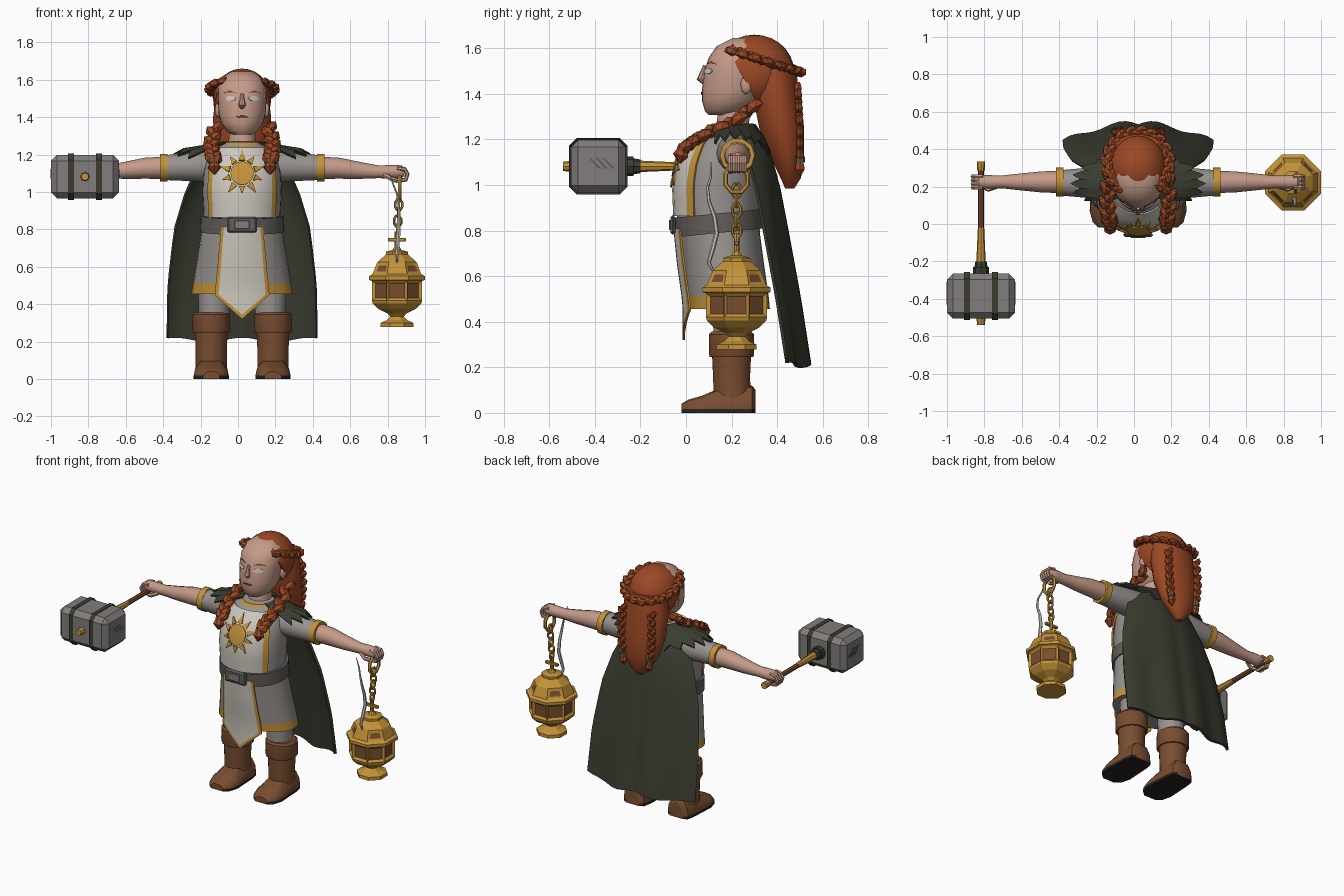
import bpy, bmesh
from math import sin, cos, pi, radians, sqrt
from mathutils import Vector, Matrix

if "Cube" in bpy.data.objects:
    bpy.data.objects.remove(bpy.data.objects["Cube"])

def material(name, *rgb):
    m = bpy.data.materials.new(name)
    m.use_nodes = True
    m.diffuse_color = (*rgb, 1)
    m.node_tree.nodes["Principled BSDF"].inputs["Base Color"].default_value = (*rgb, 1)
    return m

SKIN = material("skin", .56, .33, .25)
HAIR = material("auburn hair", .33, .065, .018)
GOLD = material("gold", .55, .29, .04)
OLIVE = material("dark olive", .042, .046, .03)
CLOTH = material("grey cloth", .31, .29, .275)
IRON = material("dark grey", .12, .11, .1)
LEATHER = material("brown leather", .19, .075, .03)
CREAM = material("cream cloth", .62, .59, .53)
STONE = material("hammer grey", .22, .205, .2)
DARK = material("dark sole", .02, .017, .013)
BODY_X = .022

def make(name, bm, mats, x=BODY_X, rule=None, angle=38, solid=0):
    """Turn a bmesh into an object with sharp edges kept and colours set by rule."""
    mats = mats if isinstance(mats, list) else [mats]
    bmesh.ops.recalc_face_normals(bm, faces=bm.faces)
    for f in bm.faces:
        f.smooth = True
        if rule:
            f.material_index = rule(f.calc_center_median())
    for e in bm.edges:
        e.smooth = len(e.link_faces) == 2 and e.calc_face_angle(0) < radians(angle)
    me = bpy.data.meshes.new(name)
    bm.to_mesh(me)
    bm.free()
    for m in mats:
        me.materials.append(m)
    ob = bpy.data.objects.new(name, me)
    ob.location.x = x
    bpy.context.collection.objects.link(ob)
    if solid:
        mod = ob.modifiers.new("thickness", 'SOLIDIFY')
        mod.thickness, mod.offset = solid, 0
    return ob

def loft(rings, bm=None, cap=True, wrap=True, closed=False):
    bm = bm or bmesh.new()
    vs = [[bm.verts.new(p) for p in r] for r in rings]
    n = len(vs[0])
    for a, b in zip(vs, vs[1:] + (vs[:1] if closed else [])):
        for i in range(n if wrap else n - 1):
            j = (i + 1) % n
            bm.faces.new((a[i], a[j], b[j], b[i]))
    if cap and wrap and not closed:
        bm.faces.new(vs[0])
        bm.faces.new(vs[-1])
    return bm

def stack(rows, n=24, cx=0, tilt=0, turn=0):
    """Rings of (z, rx, ry, cy) stacked upwards."""
    ang = [2 * pi * i / n + turn for i in range(n)]
    return [[(cx + rx * cos(a), cy + ry * sin(a), z + tilt * ry * sin(a)) for a in ang]
            for z, rx, ry, cy in rows]

def tube(path, radii, n=10, bm=None, ref=(0, 0, 1), closed=False):
    P = [Vector(p) for p in path]
    m = len(P)
    radii = radii if isinstance(radii, list) else [radii] * m
    rings = []
    for i, p in enumerate(P):
        a, b = (P[i - 1], P[(i + 1) % m]) if closed else (P[max(i - 1, 0)], P[min(i + 1, m - 1)])
        t = (b - a).normalized()
        s = t.cross(Vector(ref)).normalized()
        u = s.cross(t)
        rings.append([p + radii[i] * (s * cos(2 * pi * k / n) + u * sin(2 * pi * k / n)) for k in range(n)])
    return loft(rings, bm, closed=closed)

def sample(table, k):
    if k <= table[0][0]:
        return table[0][1:]
    for a, b in zip(table, table[1:]):
        if k <= b[0]:
            t = (k - a[0]) / (b[0] - a[0])
            return [p + (q - p) * t for p, q in zip(a[1:], b[1:])]
    return table[-1][1:]

def front(table, x, z):
    rx, ry, cy = sample(table, z)
    return cy - ry * sqrt(max(0, 1 - (x / rx) ** 2))

def decal(outlines, table, off, bm=None):
    """Thin plates wrapped on the front of a stacked shape."""
    bm = bm or bmesh.new()
    for o in outlines:
        c = (sum(p[0] for p in o) / len(o), sum(p[1] for p in o) / len(o))
        v = [bm.verts.new((x, front(table, x, z) - off, z)) for x, z in [c] + o]
        for i in range(1, len(v)):
            bm.faces.new((v[0], v[i], v[i % (len(v) - 1) + 1]))
    return bm

def box(name, centre, size, mat, bevel=0, x=BODY_X):
    bm = bmesh.new()
    bmesh.ops.create_cube(bm, size=1, matrix=Matrix.Translation(centre) @ Matrix.Diagonal((*size, 1)))
    if bevel:
        bmesh.ops.bevel(bm, geom=bm.edges[:], offset=bevel, segments=1, affect='EDGES')
    return make(name, bm, mat, x, angle=20)

def blob(bm, centre, size, rot=Matrix.Identity(4), sub=2):
    bmesh.ops.create_icosphere(bm, subdivisions=sub, radius=1,
        matrix=Matrix.Translation(centre) @ rot @ Matrix.Diagonal((*size, 1)))

def braid(bm, path, r, count, ref=(0, 0, 1)):
    """Alternating tilted lobes along a path."""
    table = [(i / (len(path) - 1), *p) for i, p in enumerate(path)]
    for i in range(count):
        t = (i + .5) / count
        t_dir = (Vector(sample(table, t + .03)) - Vector(sample(table, t - .03))).normalized()
        side = t_dir.cross(Vector(ref)).normalized()
        s = 1 if i % 2 else -1
        rot = (t_dir - side * s * .55).to_track_quat('X', 'Z').to_matrix().to_4x4()
        blob(bm, Vector(sample(table, t)) + side * s * r * .4, (r * 1.4, r * .8, r * .85), rot, 1)

# Torso, skirt, belt and collar
TORSO = [(.78, .21, .18, .145), (.87, .205, .18, .14), (1, .212, .185, .14), (1.1, .207, .178, .15),
         (1.18, .19, .15, .165), (1.24, .14, .11, .18), (1.27, .09, .08, .195)]
SKIRT = [(.455, .272, .178, .19), (.51, .262, .178, .185), (.65, .24, .178, .165), (.82, .212, .175, .145)]
make("tunic_torso", loft(stack(TORSO, 32)), CLOTH)
make("tunic_skirt", loft(stack(SKIRT, 32)), [CLOTH, GOLD], rule=lambda c: int(c.z < .51 and c.z > .46))
make("belt", loft(stack([(.79, .226, .192, .145), (.875, .222, .195, .14)], 32, tilt=.1)), IRON)
box("belt_buckle", (0, -.058, .825), (.16, .022, .085), IRON, .01)
box("buckle_plate", (0, -.071, .825), (.08, .008, .045), STONE, .003)
make("collar", loft(stack([(1.225, .135, .115, .18), (1.265, .1, .092, .185)])), GOLD)

def panel(name, table, top, bottom, width, off):
    """Wrapped cloth panel with gold side borders and a gold lower hem."""
    us = [-1, -.87, -.6, -.3, 0, .3, .6, .87, 1]
    vs = [i / 10 for i in range(10)] + [.95, 1]
    bm = bmesh.new()
    rows = []
    for v in vs:
        pts = [(u, top + v * (bottom(u) - top)) for u in us]
        rows.append([(u * width(v, z), front(table, u * width(v, z), z) - off, z) for u, z in pts])
    loft(rows, bm, wrap=False)
    ncol = len(us) - 1
    ob_faces = list(bm.faces)
    for i, f in enumerate(ob_faces):
        f.material_index = int(i % ncol in (0, ncol - 1) or (i // ncol == len(vs) - 2 and bottom(0) < .5))
    make(name, bm, [CREAM, GOLD], solid=.009)

panel("chest_panel", TORSO, 1.235, lambda u: .865, lambda v, z: .86 * sample(TORSO, z)[0], .012)
panel("skirt_panel", SKIRT, .81, lambda u: .32 + .13 * abs(u), lambda v, z: .11 + .035 * v, .022)

# Sun emblem
def polar(r, a, z=1.1):
    return (r * cos(a), z + r * sin(a))
sun = [[polar(.062, 2 * pi * i / 16) for i in range(16)]]
for i in range(10):
    a, r = pi / 2 + i * pi / 5, .125 if i % 2 == 0 else .11
    sun.append([polar(.071, a - .24), polar(r, a), polar(.071, a + .24)])
make("sun_emblem", decal(sun, TORSO, .021), GOLD, solid=.008)

# Limbs
for s, side in ((1, "left"), (-1, "right")):
    make(side + "_sleeve", tube([(s * x, .22, z) for x, z in ((.1, 1.13), (.18, 1.14), (.3, 1.135), (.41, 1.13))],
         [.085, .087, .078, .068], 14), CLOTH)
    make(side + "_cuff", tube([(s * x, .225, 1.13) for x in (.4, .44)], .077, 10), GOLD)
    arm = tube([(s * x, .225, z) for x, z in ((.41, 1.13), (.52, 1.127), (.63, 1.115), (.73, 1.108), (.79, 1.108), (.85, 1.107), (.87, 1.104))],
               [.06, .056, .045, .034, .036, .036, .02], 12)
    for k in range(4):
        y = .195 + k * .02
        tube([(s * x, y, z) for x, z in ((.83, 1.128), (.87, 1.122), (.884, 1.095), (.875, 1.066), (.845, 1.062))], .0115, 6, arm, (0, 1, 0))
    tube([(s * .76, .2, 1.09), (s * .8, .185, 1.07), (s * .83, .2, 1.06)], .013, 6, arm)
    make(side + "_arm", arm, SKIN)
    make(side + "_leg", loft(stack([(.3, .08, .08, .2), (.6, .09, .09, .2)], 14, s * .15)), CLOTH)
    boot = loft(stack([(.05, .083, .085, .205), (.15, .083, .083, .2), (.26, .088, .088, .2)], 14, s * .165))
    loft(stack([(.245, .096, .098, .2), (.26, .102, .102, .2), (.345, .1, .101, .2), (.357, .088, .09, .2)], 14, s * .165), boot)
    make(side + "_boot_shaft", boot, LEATHER)
    foot = [(-.02, .045, .04), (.01, .078, .058), (.07, .094, .075), (.14, .09, .105), (.24, .085, .12), (.29, .075, .12), (.306, .05, .1)]
    half = [(1, 0), (1, .2), (.95, .55), (.6, .93)]
    prof = half + [(0, 1)] + [(-x, z) for x, z in half[::-1]]
    make(side + "_boot_foot", loft([[(s * .165 + w * a, y, .018 if b == .2 else h * b) for a, b in prof] for y, w, h in foot]),
         [LEATHER, DARK], rule=lambda c: int(c.z < .015))

# Cape and shoulder mantle
CAPE = [(.21, .4, .525), (.5, .395, .485), (.8, .36, .435), (1, .3, .4), (1.15, .23, .36), (1.24, .14, .31)]
rows = []
for k in range(13):
    z = .21 + k * 1.03 / 12
    w, y = sample(CAPE, z)
    f = 1 - k / 12
    rows.append([(w * u, y - .1 * abs(u) ** 3 + .018 * f * sin(abs(u) * 8), z + .012 * f * cos(u * 7))
                 for u in [i / 12 - 1 for i in range(25)]])
make("cape", loft(rows, wrap=False), OLIVE, solid=.016, angle=50)
arc = [radians(-38 + 256 * i / 28) for i in range(29)]
mantle = [[(.1 * cos(a), .2 + .1 * sin(a), 1.265) for a in arc],
          [(.21 * cos(a), .21 + .13 * sin(a), 1.2 + .045 * abs(cos(a))) for a in arc],
          [((.34 + .025 * (-1) ** i) * cos(a), .22 + .15 * sin(a), 1.12 + .095 * abs(cos(a)) - .015 * (-1) ** i)
           for i, a in enumerate(arc)]]
make("shoulder_mantle", loft(mantle, wrap=False), OLIVE, solid=.012)

# Head and face
HEAD = [(1.308, .05, .065, .165), (1.325, .082, .095, .178), (1.37, .113, .125, .195), (1.42, .126, .14, .21),
        (1.5, .13, .137, .217), (1.56, .128, .13, .23), (1.61, .11, .11, .245), (1.645, .055, .055, .26)]
head = loft(stack(HEAD, 28))
loft(stack([(1.22, .075, .075, .2), (1.36, .068, .07, .215)], 14), head)
tube([(0, .085, 1.525), (0, .073, 1.49), (0, .066, 1.468), (0, .082, 1.45)], [.009, .013, .02, .012], 8, head, (1, 0, 0))
for s in (-1, 1):
    blob(head, (s * .13, .265, 1.44), (.016, .026, .042), sub=2)
make("head", head, SKIN)

def oval(cx, cz, rx, rz, n=10):
    return [(cx + rx * cos(2 * pi * i / n), cz + rz * sin(2 * pi * i / n)) for i in range(n)]
make("eyes", decal([oval(s * .062, 1.5, .028, .013) for s in (-1, 1)], HEAD, .003), CREAM, solid=.005)
make("eyebrows", decal([[(s * .03, 1.53), (s * .065, 1.543), (s * .097, 1.53), (s * .065, 1.536)] for s in (-1, 1)], HEAD, .003), HAIR, solid=.005)
make("mouth", decal([oval(0, 1.402, .034, .006)], HEAD, .003), LEATHER, solid=.004)

# Hair
cap = bmesh.new()
bmesh.ops.create_uvsphere(cap, u_segments=24, v_segments=14, radius=1,
    matrix=Matrix.Translation((0, .3, 1.495)) @ Matrix.Diagonal((.155, .175, .165, 1)))
cut = bmesh.ops.bisect_plane(cap, geom=cap.verts[:] + cap.edges[:] + cap.faces[:], plane_co=(0, .17, 1.62),
    plane_no=(0, -.24, -.13), clear_outer=True)
bmesh.ops.holes_fill(cap, edges=[e for e in cut["geom_cut"] if isinstance(e, bmesh.types.BMEdge)])
make("hair_cap", cap, HAIR)
make("back_hair", loft(stack([(.985, .02, .02, .455), (1.03, .065, .045, .46), (1.12, .125, .075, .445), (1.25, .152, .1, .42),
     (1.4, .155, .105, .395), (1.53, .14, .09, .39)], 18)), HAIR, angle=30)
crown = bmesh.new()
braid(crown, [(.168 * cos(t), .33 + .165 * sin(t), 1.55 - .055 * sin(t)) for t in [radians(-60 + 12 * i) for i in range(26)]], .028, 32)
make("crown_braid", crown, HAIR, angle=20)
for s, side in ((1, "left"), (-1, "right")):
    b = bmesh.new()
    braid(b, [(s * .14, .31, 1.36), (s * .16, .22, 1.285), (s * .165, .11, 1.235), (s * .155, .03, 1.19), (s * .15, -.005, 1.165)], .036, 11)
    tube([(s * .15, -.012, 1.16), (s * .15, -.022, 1.13), (s * .148, -.028, 1.095)], [.022, .036, .006], 7, b, (1, 0, 0))
    braid(b, [(s * .11, .49, 1.44), (s * .115, .5, 1.27), (s * .1, .5, 1.12)], .024, 12, (0, 1, 0))
    tube([(s * .1, .5, 1.11), (s * .095, .5, 1.07), (s * .09, .5, 1.04)], [.015, .024, .004], 6, b, (0, 1, 0))
    make(side + "_braids", b, HAIR, angle=20)
    t = tube([(s * .15, -.004, 1.172), (s * .15, -.014, 1.15)], .029, 8, ref=(1, 0, 0))
    make(side + "_braid_tie", t, LEATHER)
    make(side + "_back_braid_tie", tube([(s * .1, .5, 1.125), (s * .098, .5, 1.1)], .022, 8, ref=(0, 1, 0)), IRON)

# War hammer
HX, HZ = -.818, 1.082
def rod(name, y0, y1, r0, r1, mat, n=8):
    make(name, tube([(HX, y0, HZ), (HX, y1, HZ)], [r0, r1], n), mat, 0)
box("hammer_head", (HX, -.385, HZ), (.364, .24, .232), STONE, .032, 0)
for s in (-1, 1):
    box("hammer_band", (HX + s * .075, -.385, HZ), (.038, .256, .248), OLIVE, .034, 0)
    for k in range(3):
        bm = bmesh.new()
        x, y = HX + s * .183, -.43 + k * .03
        bm.faces.new([bm.verts.new((x, y + a, HZ + b)) for a, b in ((0, .04), (.014, .035), (.06, -.01), (.045, -.01))])
        make("hammer_end_notch", bm, IRON, 0, solid=.003)
rod("hammer_handle", .3, -.3, .015, .017, LEATHER)
rod("handle_sleeve", -.02, -.22, .017, .026, GOLD)
rod("handle_pommel", .335, .285, .022, .02, GOLD)
rod("handle_collar", -.2, -.235, .03, .036, OLIVE)
rod("handle_socket", -.23, -.265, .043, .043, OLIVE)
rod("handle_tip", -.5, -.54, .025, .02, GOLD)

# Censer lantern
LX, LY, K = .85, .222, 1 / cos(pi / 8)
shape = [(.278, .088), (.3, .088), (.315, .055), (.335, .036), (.35, .05), (.375, .1), (.405, .13), (.42, .134), (.525, .134),
         (.53, .149), (.55, .149), (.562, .13), (.625, .105), (.665, .06), (.68, .06), (.69, .025), (.71, .012)]
bm = loft(stack([(z, r * K, r * K, LY) for z, r in shape], 8, LX, turn=pi / 8))
bmesh.ops.recalc_face_normals(bm, faces=bm.faces)
windows = [f for f in bm.faces if .45 < f.calc_center_median().z < .5]
vents = [f for f in bm.faces if .58 < f.calc_center_median().z < .61]
bmesh.ops.inset_individual(bm, faces=windows, thickness=.02, depth=-.012)
bmesh.ops.inset_individual(bm, faces=vents[::2], thickness=.024, depth=-.004)
for f in windows + vents[::2]:
    f.material_index = 1
make("censer", bm, [GOLD, LEATHER], 0, angle=15)
box("censer_cross_bar", (LX, LY, .745), (.095, .02, .02), GOLD, .004, 0)
make("censer_stem", tube([(LX, LY, .69), (LX, LY, .79)], .012, 8, ref=(1, 0, 0)), GOLD, 0)

chain = bmesh.new()
def link(z, w, h, r, along_x, x):
    ang = [2 * pi * i / 8 + pi / 8 for i in range(8)]
    tube([(x + w * cos(a) * along_x, LY + w * cos(a) * (1 - along_x), z + h * sin(a)) for a in ang],
         r, 6, chain, (1 - along_x, along_x, 0), True)
for k in range(5):
    link(.8 + k * .044, .02, .031, .007, k % 2, LX + .003 * k)
link(1.025, .052, .06, .011, 0, .865)
make("censer_chain", chain, GOLD, 0)

# Smoke wisp
wisp = [(.85, .13, .6), (.85, .1, .66), (.855, .12, .73), (.86, .135, .79), (.86, .125, .86), (.86, .1, .93), (.85, .095, .99), (.83, .11, 1.04), (.81, .11, 1.1)]
make("smoke_wisp", tube(wisp, [.003, .009, .011, .011, .01, .008, .006, .005, .002], 6, ref=(1, 0, 0)), CREAM, 0)
